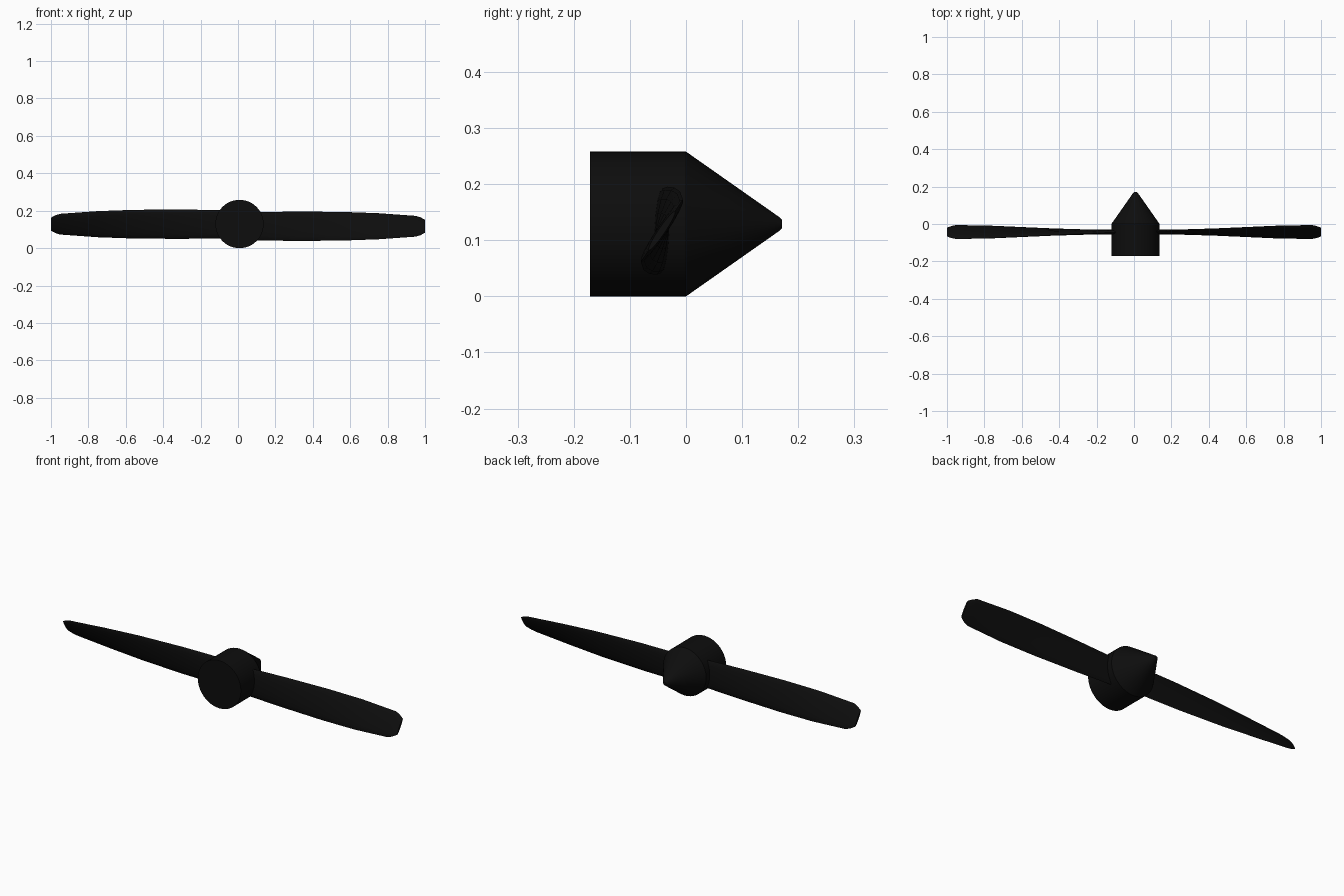
import bpy, bmesh
from math import sin, cos, pi, radians

old = bpy.data.objects.get("Cube")
if old:
    bpy.data.objects.remove(old, do_unlink=True)

# Single near-black paint
black = bpy.data.materials.new("matte_black")
black.use_nodes = True
black.diffuse_color = (0.004, 0.004, 0.004, 1)
black.node_tree.nodes["Principled BSDF"].inputs["Base Color"].default_value = (0.004, 0.004, 0.004, 1)


def loft(name, rings, angle):
    """Skin a list of point rings, cap both ends and shade by angle."""
    bm = bmesh.new()
    loops = [[bm.verts.new(p) for p in ring] for ring in rings]
    for a, b in zip(loops, loops[1:]):
        for i in range(len(a)):
            j = (i + 1) % len(a)
            bm.faces.new((a[i], a[j], b[j], b[i]))
    bm.faces.new(loops[0])
    bm.faces.new(loops[-1])
    bmesh.ops.recalc_face_normals(bm, faces=bm.faces)
    mesh = bpy.data.meshes.new(name)
    bm.to_mesh(mesh)
    bm.free()
    mesh.materials.append(black)
    obj = bpy.data.objects.new(name, mesh)
    bpy.context.collection.objects.link(obj)
    bpy.ops.object.select_all(action='DESELECT')
    obj.select_set(True)
    bpy.context.view_layer.objects.active = obj
    bpy.ops.object.shade_smooth_by_angle(angle=radians(angle))
    return obj


# Hub: straight barrel with a blunt conical nose along +y
hub_x, hub_z, sides = 0.008, 0.129, 48
profile = [(-0.171, 0.129), (0.0, 0.129), (0.166, 0.0125), (0.171, 0.008)]
loft("hub_spinner", [[(hub_x + r * cos(2 * pi * i / sides), y, hub_z + r * sin(2 * pi * i / sides))
                      for i in range(sides)] for y, r in profile], 30)

# Blade stations: distance, half chord, half thickness, pitch in degrees
stations = [(0.04, 0.074, 0.013, 0), (0.13, 0.076, 0.013, 2), (0.3, 0.079, 0.012, 7),
            (0.55, 0.080, 0.011, 16), (0.75, 0.077, 0.010, 25), (0.95, 0.067, 0.009, 34),
            (0.975, 0.058, 0.008, 34), (1.0, 0.042, 0.006, 34)]


def blade(name, side, z):
    rings = []
    for x, chord, thick, pitch in stations:
        c, s = cos(radians(pitch)), sin(radians(pitch))
        ring = []
        for i in range(16):
            u, v = chord * cos(pi * i / 8), thick * sin(pi * i / 8)
            ring.append((side * x, -0.043 + u * s + v * c, z + side * (u * c - v * s)))
        rings.append(ring)
    loft(name, rings, 50)


# Two twisted blades, the second turned half a revolution
blade("left_blade", 1, 0.117)
blade("right_blade", -1, 0.128)
